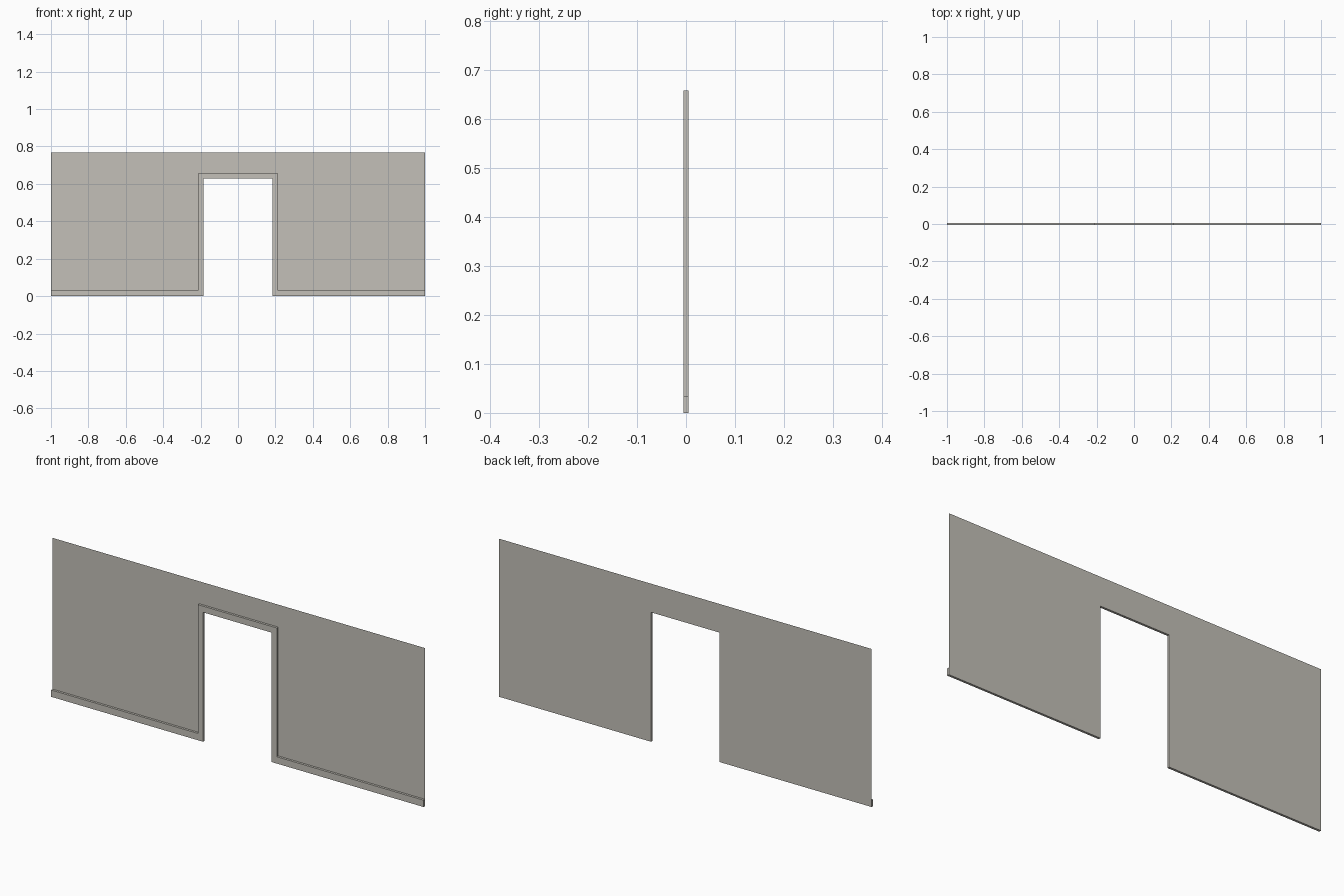
import bpy
import bmesh
from mathutils import Vector

if "Cube" in bpy.data.objects:
    bpy.data.objects.remove(bpy.data.objects["Cube"])

TOP = 0.767          # wall height
DOOR_X, DOOR_Z = 0.184, 0.628    # half width and height of the opening
TRIM_X, TRIM_Z = 0.212, 0.658    # outer edge of the door trim
BASE_Z = 0.033       # skirting height
DEPTH = 0.0055       # half of the total thickness

plaster = bpy.data.materials.new("warm grey plaster")
plaster.diffuse_color = (0.546, 0.527, 0.479, 1)
plaster.use_nodes = True
plaster.node_tree.nodes["Principled BSDF"].inputs["Base Color"].default_value = plaster.diffuse_color


def panel(name, half_outline, y, extrude=0.0):
    """Upright sheet from the right half of an outline, mirrored over x = 0."""
    outline = half_outline + [(-x, z) for x, z in reversed(half_outline)]
    bm = bmesh.new()
    face = bm.faces.new([bm.verts.new((x, y, z)) for x, z in outline])
    face.normal_update()
    if face.normal.y > 0:
        face.normal_flip()
    if extrude:
        new = bmesh.ops.extrude_face_region(bm, geom=[face])["geom"]
        verts = [g for g in new if isinstance(g, bmesh.types.BMVert)]
        bmesh.ops.translate(bm, verts=verts, vec=Vector((0, extrude, 0)))
        # leave the back open where the wall sheet covers it
        back = [f for f in bm.faces
                if all(abs(v.co.y - y) < 1e-6 for v in f.verts)]
        bmesh.ops.delete(bm, geom=back, context='FACES_ONLY')
        bmesh.ops.recalc_face_normals(bm, faces=bm.faces[:])
        front = min(bm.faces, key=lambda f: f.calc_center_median().y)
        front.normal_update()
        if front.normal.y > 0:
            bmesh.ops.reverse_faces(bm, faces=bm.faces[:])
    mesh = bpy.data.meshes.new(name)
    bm.to_mesh(mesh)
    bm.free()
    mesh.materials.append(plaster)
    obj = bpy.data.objects.new(name, mesh)
    bpy.context.collection.objects.link(obj)
    return obj


# Thin wall sheet with a doorway
panel("wall", [(DOOR_X, DOOR_Z), (DOOR_X, 0), (1, 0), (1, TOP)], DEPTH)

# Skirting and door surround as one raised band on the front
panel("skirting_and_door_trim",
      [(DOOR_X, DOOR_Z), (DOOR_X, 0), (1, 0), (1, BASE_Z),
       (TRIM_X, BASE_Z), (TRIM_X, TRIM_Z)], DEPTH, -2 * DEPTH)
